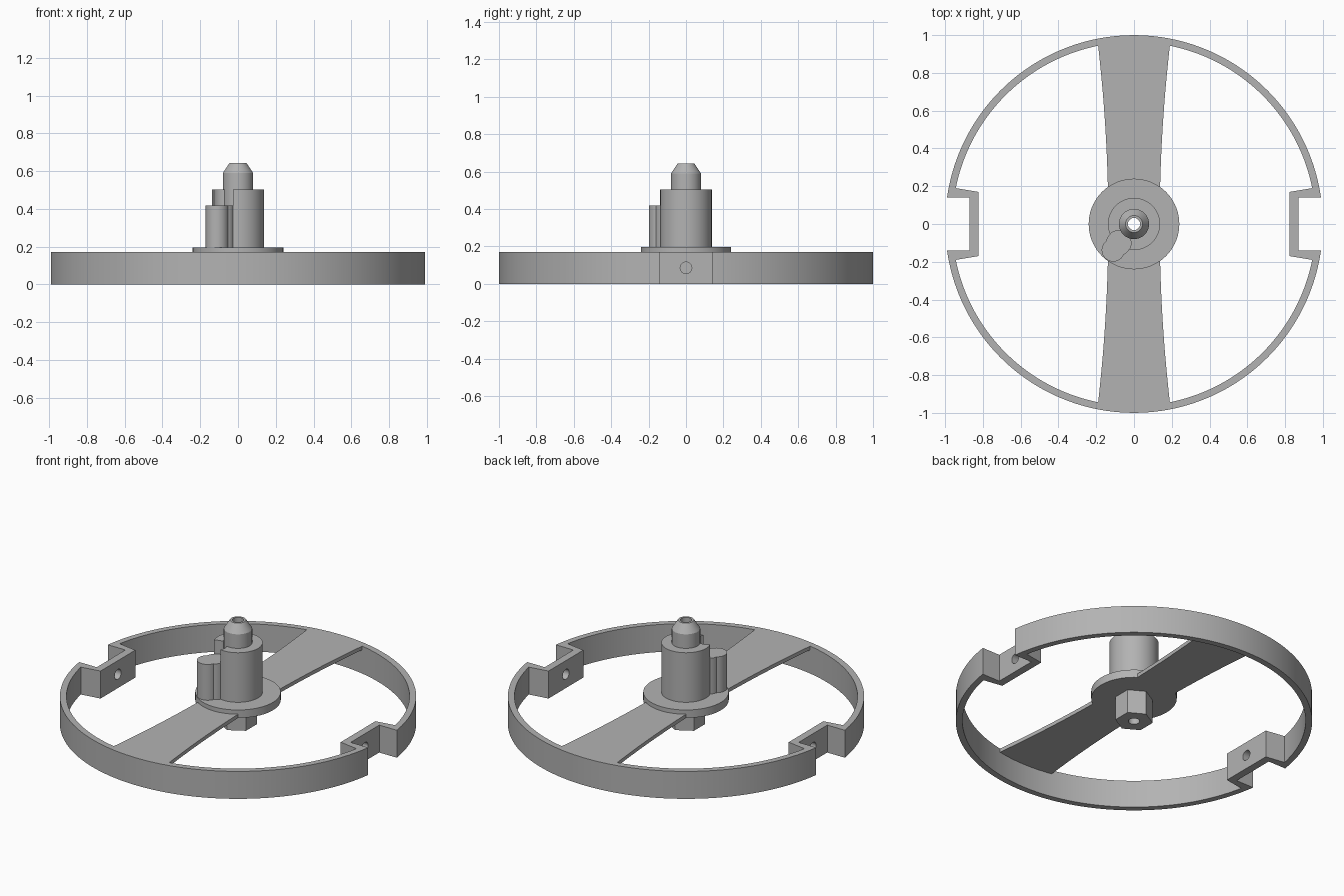
import bpy, bmesh
from math import sin, cos, pi, atan2, radians

if "Cube" in bpy.data.objects:
    bpy.data.objects.remove(bpy.data.objects["Cube"], do_unlink=True)

grey = bpy.data.materials.new("plain grey")
grey.use_nodes = True
grey.diffuse_color = (0.45, 0.45, 0.45, 1)
grey.node_tree.nodes["Principled BSDF"].inputs["Base Color"].default_value = grey.diffuse_color

RIM_TOP, WEB_LOW, FLANGE_TOP = 0.17, 0.147, 0.196
BORE = 0.032


def finish(name, bm):
    bmesh.ops.recalc_face_normals(bm, faces=bm.faces)
    mesh = bpy.data.meshes.new(name)
    bm.to_mesh(mesh)
    bm.free()
    mesh.materials.append(grey)
    obj = bpy.data.objects.new(name, mesh)
    bpy.context.collection.objects.link(obj)
    return obj


def extrude(bm, faces, height):
    geo = bmesh.ops.extrude_face_region(bm, geom=faces)["geom"]
    verts = [v for v in geo if isinstance(v, bmesh.types.BMVert)]
    bmesh.ops.translate(bm, verts=verts, vec=(0, 0, height))


def prism(name, outline, low, high):
    bm = bmesh.new()
    face = bm.faces.new([bm.verts.new((x, y, low)) for x, y in outline])
    extrude(bm, [face], high - low)
    return finish(name, bm)


def circle(cx, cy, r, n=64, start=0.0):
    return [(cx + r * cos(start + 2 * pi * i / n), cy + r * sin(start + 2 * pi * i / n))
            for i in range(n)]


def activate(obj):
    bpy.ops.object.select_all(action='DESELECT')
    obj.select_set(True)
    bpy.context.view_layer.objects.active = obj


def cut(obj, *cutters):
    activate(obj)
    for cutter in cutters:
        mod = obj.modifiers.new("cut", 'BOOLEAN')
        mod.operation, mod.solver, mod.object = 'DIFFERENCE', 'EXACT', cutter
        bpy.ops.object.modifier_apply(modifier=mod.name)


# Rim: matched outer and inner outlines, stepped inward at both sides
def half_outline(wall, step_y, corner, radius, n=80):
    start = atan2(corner[1], corner[0])
    arc = [start + (pi - 2 * start) * i / n for i in range(n + 1)]
    return ([(wall, step_y)] + [(radius * cos(a), radius * sin(a)) for a in arc]
            + [(-wall, step_y)])


outer = half_outline(0.87, 0.14, (0.99, 0.14), 1.0)
inner = half_outline(0.823, 0.17, (0.945, 0.19), 0.963)
bm = bmesh.new()
rings = [[bm.verts.new((s * x, s * y, 0)) for s in (1, -1) for x, y in line]
         for line in (outer, inner)]
count = len(rings[0])
strip = [bm.faces.new((rings[0][i], rings[0][(i + 1) % count],
                       rings[1][(i + 1) % count], rings[1][i])) for i in range(count)]
extrude(bm, strip, RIM_TOP)
rim = finish("rim", bm)

# Cross holes through the two stepped walls
hole = prism("hole_cutter", circle(0, 0, 0.031, 32), -1.2, 1.2)
hole.rotation_euler = (0, pi / 2, 0)
hole.location.z = RIM_TOP / 2
bpy.context.view_layer.update()
cut(rim, hole)

# Waisted bar across the rim
ys = [-0.945 + 1.89 * i / 40 for i in range(41)]
side = [(0.136 + 0.054 * (y / 0.945) ** 2, y) for y in ys]
end_angle = atan2(0.945, 0.19)
end = [(0.966 * cos(a), 0.966 * sin(a)) for a in
       [end_angle + (pi - 2 * end_angle) * i / 12 for i in range(13)]]
half = side + end
bar = prism("cross_bar", half + [(-x, -y) for x, y in half], WEB_LOW, RIM_TOP)

# Hub: turned flange, boss and tapered pin
profile = [(0, WEB_LOW), (0.24, WEB_LOW), (0.24, FLANGE_TOP), (0.138, FLANGE_TOP),
           (0.138, 0.503), (0.08, 0.503), (0.08, 0.59), (0.045, 0.643), (0, 0.643)]
bm = bmesh.new()
line = [bm.verts.new((r, 0, z)) for r, z in profile]
edges = [bm.edges.new(pair) for pair in zip(line, line[1:])]
bmesh.ops.spin(bm, geom=line + edges, cent=(0, 0, 0), axis=(0, 0, 1),
               angle=2 * pi, steps=72, use_duplicate=False)
bmesh.ops.remove_doubles(bm, verts=bm.verts, dist=0.0001)
hub = finish("hub", bm)

# Hexagonal drive under the hub
drive = prism("hex_drive", circle(0, 0, 0.106, 6, radians(30)), 0, WEB_LOW + 0.01)

# Side post, with a round pocket above it in the boss
post = prism("side_post", circle(-0.11, -0.138, 0.061), FLANGE_TOP - 0.01, 0.418)
post_neck = prism("post_neck", circle(-0.082, -0.102, 0.066), FLANGE_TOP - 0.01, 0.418)
pocket = prism("pocket_cutter", circle(-0.082, -0.102, 0.066), 0.418, 0.6)
pin_guard = prism("pin_guard", circle(0, 0, 0.08, 72), 0.3, 0.7)
cut(pocket, pin_guard)
cut(hub, pocket)

# Bore right through the middle
bore = prism("bore_cutter", circle(0, 0, BORE, 48), -0.1, 0.8)
for part in (hub, drive, bar):
    cut(part, bore)

for helper in (hole, pocket, pin_guard, bore):
    bpy.data.objects.remove(helper, do_unlink=True)

for part in (rim, bar, hub, drive, post, post_neck):
    activate(part)
    bpy.ops.object.shade_smooth_by_angle(angle=radians(25))
